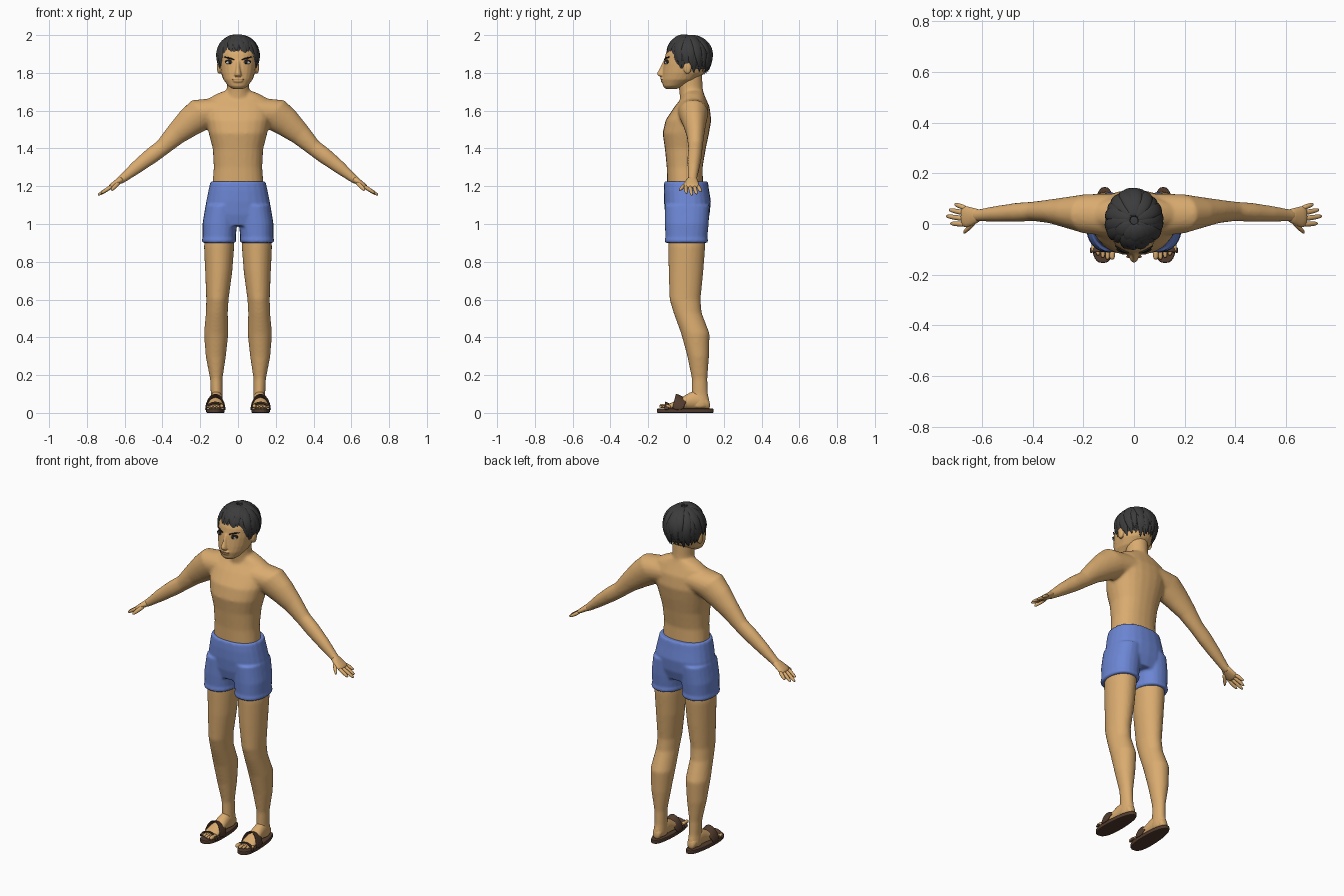
import bpy, bmesh, random
from math import sin, cos, pi, radians
from mathutils import Vector as V, Matrix as M

if "Cube" in bpy.data.objects:
    bpy.data.objects.remove(bpy.data.objects["Cube"])

random.seed(4)

def material(name, rgb):
    m = bpy.data.materials.new(name)
    m.diffuse_color = (*rgb, 1)
    m.use_nodes = True
    m.node_tree.nodes["Principled BSDF"].inputs["Base Color"].default_value = m.diffuse_color
    return m

SKIN = material("skin", (0.70, 0.41, 0.16))
BLUE = material("blue_cloth", (0.15, 0.24, 0.66))
HAIR = material("hair_dark", (0.045, 0.045, 0.045))
BROWN = material("leather", (0.085, 0.045, 0.027))
WHITE = material("eye_white", (0.8, 0.8, 0.8))
BLACK = material("eye_dark", (0.015, 0.012, 0.01))
LIP = material("lip", (0.35, 0.16, 0.07))

def spow(a, p):
    return (abs(a) ** p) * (1 if a >= 0 else -1)

def sweep(bm, rings, n=20, p=1.0):
    """Closed tube through rings given as (centre, u axis, v axis)."""
    loops = []
    for c, u, v in rings:
        loops.append([bm.verts.new(V(c) + V(u) * spow(cos(2 * pi * i / n), p)
                                   + V(v) * spow(sin(2 * pi * i / n), p)) for i in range(n)])
    for a, b in zip(loops, loops[1:]):
        for i in range(n):
            bm.faces.new((a[i], a[(i + 1) % n], b[(i + 1) % n], b[i]))
    bm.faces.new(loops[0])
    bm.faces.new(loops[-1])

def stack(bm, rows, s=1, p=1.0):
    """Horizontal rings from (z, x0, x1, y0, y1)."""
    sweep(bm, [((s * (a + b) / 2, (c + d) / 2, z), ((b - a) / 2, 0, 0), (0, (d - c) / 2, 0))
               for z, a, b, c, d in rows], 24, p)

def sym(rows):
    return [(z, -rx, rx, y0, y1) for z, y0, y1, rx in rows]

def ball(bm, c, r):
    bmesh.ops.create_uvsphere(bm, u_segments=20, v_segments=12, radius=1,
                              matrix=M.Translation(c) @ M.Diagonal((*r, 1)))

def finish(name, bm, mat, voxel=0, smooth=0, subsurf=0, mirror=False, bevel=0):
    bmesh.ops.recalc_face_normals(bm, faces=bm.faces)
    me = bpy.data.meshes.new(name)
    bm.to_mesh(me)
    bm.free()
    me.materials.append(mat)
    me.polygons.foreach_set("use_smooth", [not bevel] * len(me.polygons))
    ob = bpy.data.objects.new(name, me)
    bpy.context.collection.objects.link(ob)
    if voxel:
        r = ob.modifiers.new("remesh", 'REMESH')
        r.mode, r.voxel_size, r.use_smooth_shade = 'VOXEL', voxel, True
        k = ob.modifiers.new("smooth", 'SMOOTH')
        k.factor, k.iterations = 0.5, smooth
    if bevel:
        b = ob.modifiers.new("bevel", 'BEVEL')
        b.width, b.segments, b.limit_method = bevel, 2, 'ANGLE'
    if mirror:
        ob.modifiers.new("mirror", 'MIRROR')
    if subsurf:
        d = ob.modifiers.new("subsurf", 'SUBSURF')
        d.levels = d.render_levels = subsurf
    return ob

# Body: torso, neck, arms, legs blended together
bm = bmesh.new()
stack(bm, sym([(1.12, -.09, .09, .12), (1.22, -.10, .09, .135), (1.30, -.102, .088, .128),
               (1.40, -.112, .105, .134), (1.48, -.124, .122, .155), (1.55, -.108, .134, .17),
               (1.62, -.062, .125, .172), (1.665, -.025, .105, .155), (1.69, -.015, .095, .11),
               (1.705, -.01, .09, .07)]), p=.88)
stack(bm, sym([(1.64, -.03, .10, .075), (1.70, -.035, .09, .062), (1.73, -.04, .088, .058),
               (1.81, -.04, .085, .058)]))
ARM = [(.08, .035, 1.60, .085, .085), (.19, .04, 1.585, .078, .09), (.26, .045, 1.535, .062, .077),
       (.33, .05, 1.475, .047, .059), (.40, .05, 1.405, .038, .044), (.46, .046, 1.36, .038, .043),
       (.54, .04, 1.298, .032, .035), (.605, .035, 1.245, .025, .024), (.63, .033, 1.226, .025, .02)]
LEG = [(1.05, .015, .165, -.09, .10), (.88, .02, .18, -.094, .102), (.75, .03, .174, -.092, .092),
       (.60, .05, .168, -.087, .077), (.53, .054, .17, -.066, .083), (.42, .051, .18, -.026, .125),
       (.30, .064, .171, .007, .122), (.18, .082, .148, .031, .113), (.10, .082, .144, .031, .116),
       (.05, .08, .148, .02, .128), (.025, .085, .145, .02, .12)]
for s in (1, -1):
    sweep(bm, [((s * x, y, z), (0, a, 0), (s * .62 * b, 0, .78 * b)) for x, y, z, a, b in ARM])
    stack(bm, LEG, s)
finish("body", bm, SKIN, voxel=.008, smooth=6)

# Hands with fingers
bm = bmesh.new()
PALM = [(.605, .035, 1.245, .024, .022), (.63, .03, 1.228, .033, .018),
        (.66, .028, 1.207, .044, .015), (.683, .03, 1.192, .042, .011)]
sweep(bm, [((x, y, z), (0, a, 0), (.62 * b, 0, .78 * b)) for x, y, z, a, b in PALM], 14)
def finger(a, b, r):
    a, b = V(a), V(b)
    sweep(bm, [(a.lerp(b, t), (0, r * k, 0), (.62 * r * k, 0, .78 * r * k))
               for t, k in ((0, 1), (.5, 1), (.85, .8), (1, .45))], 8)
for y0, x1, y1, z1 in ((.062, .708, .078, 1.172), (.042, .730, .056, 1.158),
                       (.020, .742, .031, 1.152), (-.001, .725, .002, 1.162)):
    finger((.66, y0, 1.205), (x1, y1, z1), .0115)
finger((.625, .012, 1.225), (.672, -.034, 1.178), .013)
finish("hands", bm, SKIN, subsurf=1, mirror=True)

# Head with nose, chin and ears
bm = bmesh.new()
stack(bm, sym([(1.715, -.108, -.05, .028), (1.73, -.122, -.01, .052), (1.765, -.127, .06, .078),
               (1.80, -.124, .095, .09), (1.85, -.118, .115, .098), (1.90, -.108, .12, .10),
               (1.94, -.092, .11, .088), (1.97, -.06, .085, .06), (1.98, -.03, .05, .03)]), p=.93)
stack(bm, sym([(1.778, -.132, -.09, .012), (1.787, -.152, -.09, .021), (1.80, -.153, -.09, .017),
               (1.825, -.138, -.09, .012), (1.865, -.120, -.09, .011)]))
ball(bm, (0, -.126, 1.757), (.026, .008, .007))
ball(bm, (0, -.127, 1.769), (.028, .008, .006))
for s in (1, -1):
    ball(bm, (s * .1, .008, 1.83), (.012, .022, .036))
finish("head", bm, SKIN, voxel=.0045, smooth=4)

# Eyes, brows and mouth
def balls(name, mat, items, mirror=True):
    b = bmesh.new()
    for c, r in items:
        ball(b, c, r)
    finish(name, b, mat, mirror=mirror)
balls("eyelids", BLACK, [((.044, -.099, 1.858), (.025, .0125, .0125))])
balls("eyeballs", WHITE, [((.044, -.101, 1.855), (.022, .0125, .010))])
balls("pupils", BLACK, [((.043, -.108, 1.856), (.0095, .008, .0095))])
balls("mouth_line", LIP, [((0, -.129, 1.7635), (.031, .007, .0022))], False)
bm = bmesh.new()
sweep(bm, [((x, y, z), (0, .005, 0), (0, 0, h)) for x, y, z, h in
           ((.016, -.115, 1.868, .003), (.045, -.108, 1.879, .006), (.078, -.084, 1.885, .002))], 8)
finish("eyebrows", bm, BLACK, subsurf=1, mirror=True)

# Hair cap under the locks
C, R = V((0, .014, 1.885)), V((.105, .117, .108))
def scalp(t, a, k=1.0):
    h, e = (sin(t), 0) if t < pi / 2 else (1 - .3 * (t - pi / 2) ** 2, 0)
    z = cos(t) if t < pi / 2 else -(t - pi / 2)
    return C + V((R.x * h * cos(a), R.y * h * sin(a), R.z * z)) * k
def reach(a):
    f = -sin(a)                       # 1 at the front, -1 at the back
    if f > .55:
        return 1.42
    return 2.35 if f < .1 else 2.3
bm = bmesh.new()
N = 40
grid = [[bm.verts.new(scalp(.02 + (reach(2 * pi * j / N) - .2) * i / 14, 2 * pi * j / N, .99))
         for j in range(N)] for i in range(15)]
for i in range(14):
    for j in range(N):
        bm.faces.new((grid[i][j], grid[i][(j + 1) % N], grid[i + 1][(j + 1) % N], grid[i + 1][j]))
bm.faces.new(grid[0])
finish("hair_cap", bm, HAIR)

# Hair locks swirling from the crown
bm = bmesh.new()
for layer, (count, lift, short) in enumerate(((24, 1.01, 0), (20, 1.045, .22), (13, 1.06, .6))):
    for i in range(count):
        a0 = 2 * pi * (i + .5 * layer + random.uniform(-.2, .2)) / count
        end = reach(a0) - short + random.uniform(-.08, .16)
        wide, twist = random.uniform(.022, .029), random.uniform(.1, .3)
        pts = [scalp(.12 + (end - .12) * k / 7, a0 + twist * (k / 7 - .7), lift) for k in range(8)]
        rings = []
        for k, q in enumerate(pts):
            tan = (pts[min(k + 1, 7)] - pts[max(k - 1, 0)]).normalized()
            out = V(((q - C).x, (q - C).y, max((q - C).z, 0)))
            out = (out - tan * out.dot(tan)).normalized()
            w = wide * (.4, .7, .95, 1, 1, .85, .5, .06)[k]
            rings.append((q, tan.cross(out) * w, out * w * .4))
        sweep(bm, rings, 8)
finish("hair_locks", bm, HAIR, subsurf=1)

# Shorts: hips and two loose legs
bm = bmesh.new()
stack(bm, sym([(.99, -.095, .105, .165), (1.05, -.11, .125, .178), (1.12, -.117, .132, .168),
               (1.18, -.118, .122, .156), (1.225, -.115, .116, .146)]), p=.85)
for s in (1, -1):
    stack(bm, [(.90, .016, .186, -.109, .113), (.912, .008, .192, -.114, .118),
               (.93, .012, .187, -.109, .113), (1.0, .005, .188, -.112, .12),
               (1.10, .0, .172, -.112, .125)], s, .88)
finish("shorts", bm, BLUE, voxel=.007, smooth=4)

# Feet with toes
bm = bmesh.new()
sweep(bm, [((x, y, (z + .018) / 2), (w, 0, 0), (0, 0, (z - .018) / 2)) for y, x, w, z in
           ((.128, .114, .018, .06), (.11, .114, .029, .09), (.06, .115, .034, .125),
            (.02, .115, .035, .11), (-.03, .118, .041, .078), (-.08, .121, .045, .052),
            (-.108, .121, .042, .042))], 16)
for i, tip in enumerate((-.14, -.14, -.133, -.124, -.113)):
    x, r = .086 + .0185 * i, .0125 if i == 0 else .0095
    sweep(bm, [((x, y, .024 + r), (r * k, 0, 0), (0, 0, r * k)) for y, k in
               ((-.08, 1), (tip + .015, 1), (tip + .004, .85), (tip, .4))], 8)
finish("feet", bm, SKIN, subsurf=1, mirror=True)

# Sandal soles
bm = bmesh.new()
rim = []
for i in range(36):
    t = 2 * pi * i / 36
    y = sin(t)
    rim.append(bm.verts.new((.119 - .004 * y + (.048 - .007 * y) * spow(cos(t), .75),
                             -.004 + .15 * spow(y, .9), 0)))
f = bm.faces.new(rim)
up = bmesh.ops.extrude_face_region(bm, geom=[f])
bmesh.ops.translate(bm, vec=(0, 0, .023), verts=[g for g in up["geom"] if isinstance(g, bmesh.types.BMVert)])
finish("sandal_soles", bm, BROWN, mirror=True, bevel=.005)

# Sandal straps arching over the feet
bm = bmesh.new()
for yc, half, wx, top, lean in ((-.035, .03, .05, .086, .022), (-.102, .011, .051, .052, .005)):
    arch = []
    for k in range(11):
        a = pi * k / 10
        out = V((cos(a), 0, sin(a)))
        arch.append(((.12 + wx * cos(a), yc + lean * (sin(a) - .5), .015 + (top - .015) * sin(a)),
                     (0, half, -half * .5 * sin(a)), out * .005))
    sweep(bm, arch, 12, .6)
finish("sandal_straps", bm, BROWN, subsurf=1, mirror=True)
